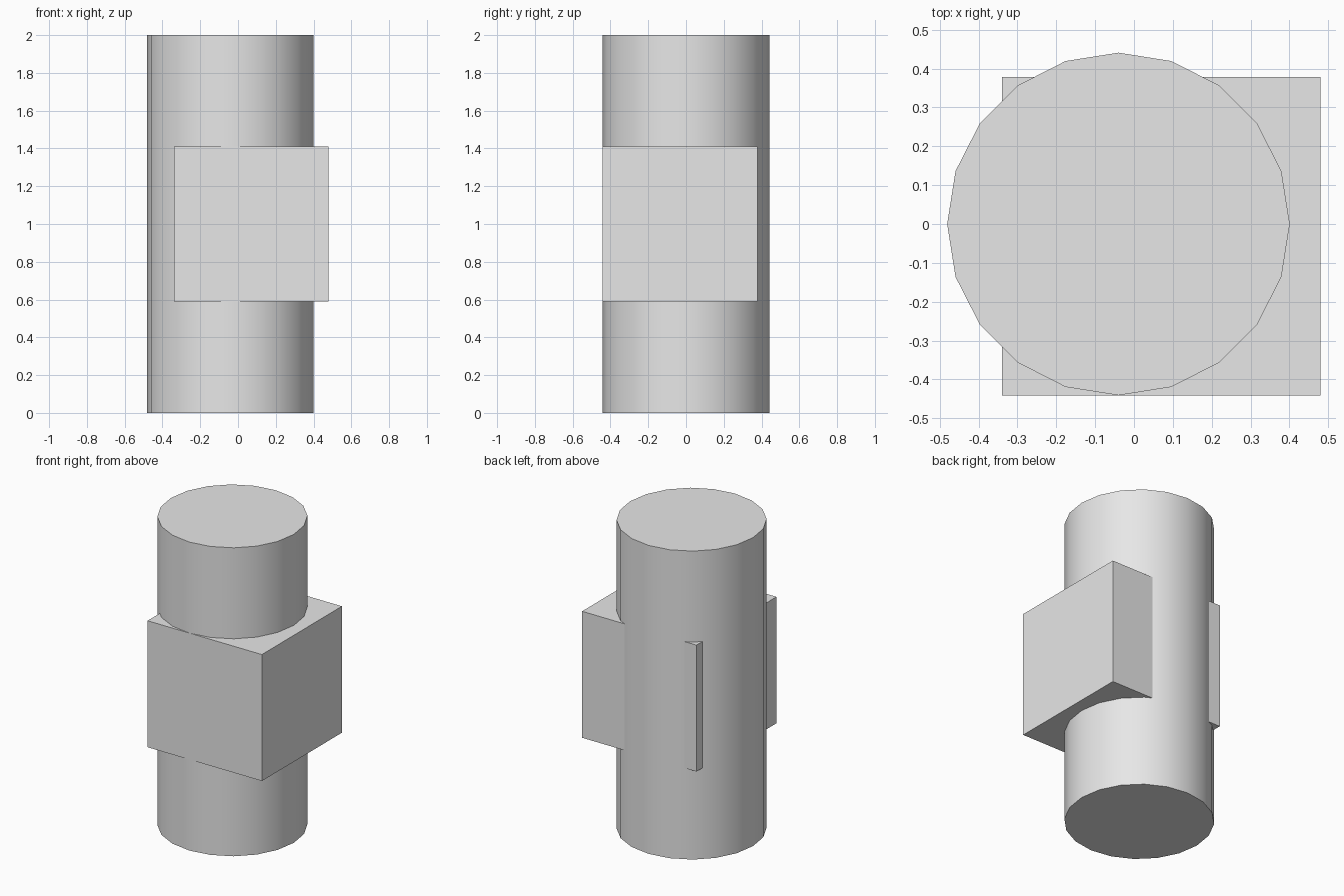
import bpy

cube = bpy.data.objects.get("Cube")
if cube:
    bpy.data.objects.remove(cube, do_unlink=True)

# Single plain grey
grey = bpy.data.materials.new("plain_grey")
grey.use_nodes = True
grey.diffuse_color = (0.8, 0.8, 0.8, 1)
grey.node_tree.nodes["Principled BSDF"].inputs["Base Color"].default_value = (0.8, 0.8, 0.8, 1)


def finish(name):
    obj = bpy.context.object
    obj.name = name
    obj.data.materials.append(grey)
    return obj


# Tall column: vertices lie on the x and y axes of its own centre
RADIUS = 0.441
bpy.ops.mesh.primitive_cylinder_add(vertices=20, radius=RADIUS, depth=2, location=(-0.04, 0, 1))
finish("column")
bpy.ops.object.shade_smooth_by_angle(angle=0.6)

# Block through the middle, its front flush with the column
SIZE = 0.82
bpy.ops.mesh.primitive_cube_add(size=SIZE, location=(0.07, SIZE / 2 - RADIUS, 1))
finish("middle_block")
